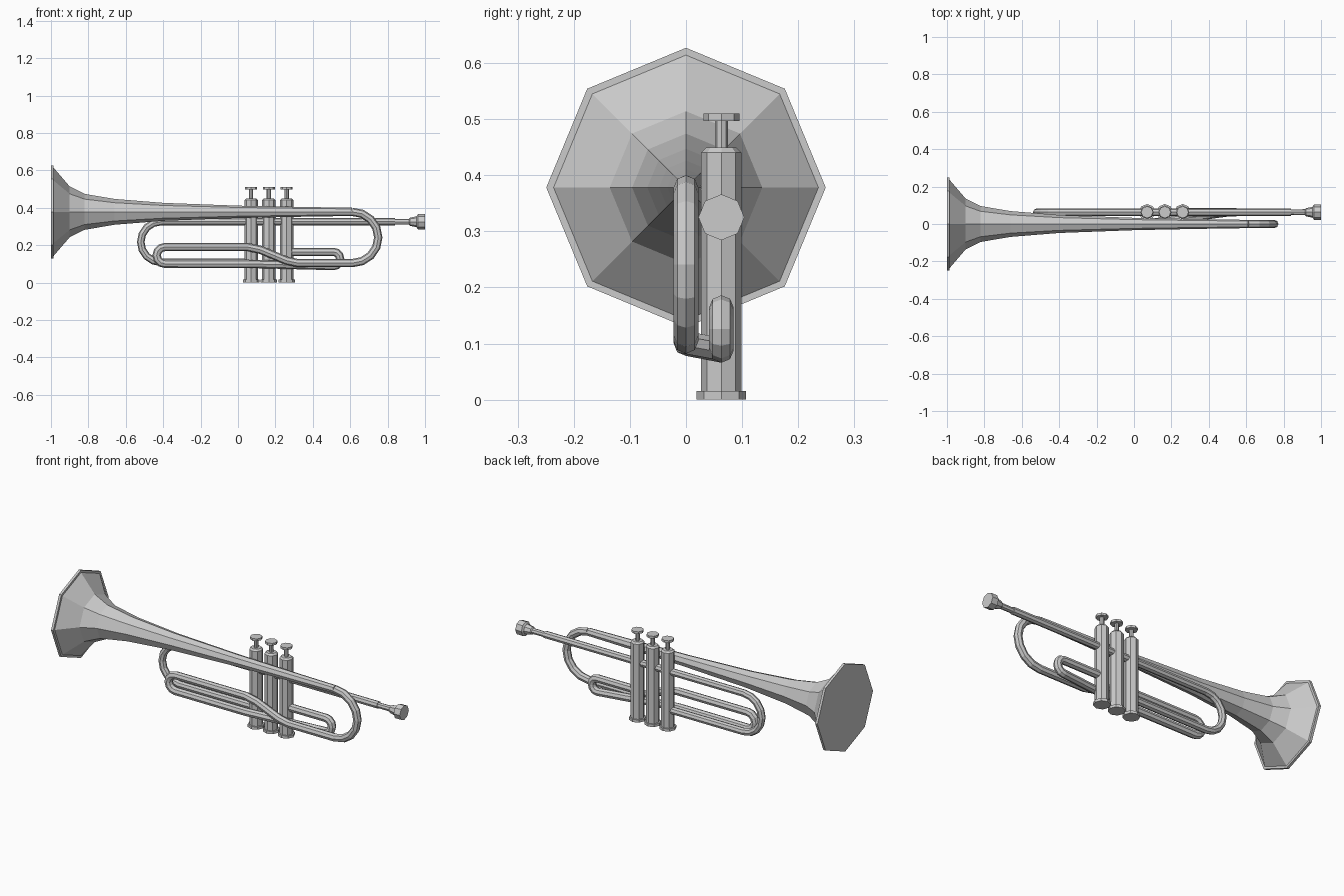
import bpy, bmesh
from math import sin, cos, pi
from mathutils import Vector

if "Cube" in bpy.data.objects:
    bpy.data.objects.remove(bpy.data.objects["Cube"])

SIDES = 8
PIPE_Y = 0.063      # plane of valves and leadpipe
BELL_Z = 0.378


def sweep(name, points, radii):
    """Sweep a flat-shaded octagon along points, one radius per point."""
    pts = [Vector(p) for p in points]
    if not isinstance(radii, (list, tuple)):
        radii = [radii] * len(pts)
    bm = bmesh.new()
    rings = []
    overall = (pts[-1] - pts[0]).normalized()
    for i, p in enumerate(pts):
        a = p - pts[i - 1] if i > 0 else None
        b = pts[i + 1] - p if i < len(pts) - 1 else None
        dirs = [d.normalized() for d in (a, b) if d is not None and d.length > 1e-6]
        t = sum(dirs, Vector()).normalized() if dirs else overall
        side = (Vector((0, 1, 0)) - t * t.y).normalized()
        up = t.cross(side)
        # widen the ring at bends so the tube keeps its thickness
        widen = 1 / max(0.8, t.dot(dirs[0])) if dirs and t.dot(dirs[0]) > 0.5 else 1
        rings.append([bm.verts.new(p + side * cos(2 * pi * k / SIDES) * radii[i]
                                   + up * sin(2 * pi * k / SIDES) * radii[i] * widen)
                      for k in range(SIDES)])
    for r0, r1 in zip(rings, rings[1:]):
        for k in range(SIDES):
            n = (k + 1) % SIDES
            bm.faces.new((r0[k], r0[n], r1[n], r1[k]))
    bm.faces.new(rings[0])
    bm.faces.new(rings[-1])
    bmesh.ops.recalc_face_normals(bm, faces=bm.faces)
    mesh = bpy.data.meshes.new(name)
    bm.to_mesh(mesh)
    bm.free()
    obj = bpy.data.objects.new(name, mesh)
    bpy.context.collection.objects.link(obj)
    return obj


def lathe(name, profile, origin, axis):
    """Turned part: profile is (distance along axis, radius)."""
    o, a = Vector(origin), Vector(axis)
    return sweep(name, [o + a * d for d, r in profile], [r for d, r in profile])


def bend(cx, y, cz, rx, rz, start, end, steps):
    """Arc in the xz plane, angles in degrees."""
    out = []
    for i in range(steps + 1):
        a = (start + (end - start) * i / steps) * pi / 180
        out.append((cx + rx * cos(a), y, cz + rz * sin(a)))
    return out


# Bell: hollow flare from throat out over the rim and back along the outside
bell = [(-0.40, 0.040), (-0.65, 0.062), (-0.82, 0.088), (-0.90, 0.128),
        (-1.0, 0.240), (-1.0, 0.249), (-0.986, 0.249), (-0.986, 0.236),
        (-0.90, 0.136), (-0.82, 0.096), (-0.66, 0.069), (-0.40, 0.048),
        (0.0, 0.033), (0.35, 0.026), (0.61, 0.022)]
lathe("bell", bell, (0, 0, BELL_Z), (1, 0, 0))

# Main tube: bell bow, S curve, inner bow and diagonal run to the slide
main = bend(0.61, 0, 0.241, 0.14, 0.137, 90, -90, 8)
main += [(0.32, 0, 0.104), (0.26, 0, 0.117), (0.12, 0, 0.175), (0.05, 0, 0.19)]
main += bend(-0.39, 0, 0.145, 0.045, 0.045, 90, 270, 6)
main += [(0.05, 0, 0.10)]
main += bend(0.51, PIPE_Y, 0.126, 0.036, 0.038, -90, 90, 6)
main += [(0.26, PIPE_Y, 0.164)]
sweep("main_tube", main, 0.022)

# Leadpipe with its front bow returning to the first valve
lead = [(0.84, PIPE_Y, 0.326), (0.83, PIPE_Y, 0.326)]
lead += bend(-0.41, PIPE_Y, 0.217, 0.11, 0.109, 90, 270, 8)
lead += [(0.07, PIPE_Y, 0.108)]
sweep("leadpipe", lead, 0.020)

# Mouthpiece with shank and cup
lathe("mouthpiece", [(0.82, 0.015), (0.915, 0.016), (0.92, 0.022), (0.955, 0.029),
                     (0.962, 0.041), (1.0, 0.041)],
      (0, PIPE_Y, 0.325), (1, 0, 0))

# Valves: bottom cap, casing, stem and finger button
valve = [(0, 0.044), (0.015, 0.044), (0.015, 0.036), (0.440, 0.036), (0.449, 0.027),
         (0.449, 0.0115), (0.497, 0.0115), (0.497, 0.032), (0.510, 0.032)]
for i in range(3):
    lathe(f"valve_{i + 1}", valve, (0.07 + 0.095 * i, PIPE_Y, 0), (0, 0, 1))
